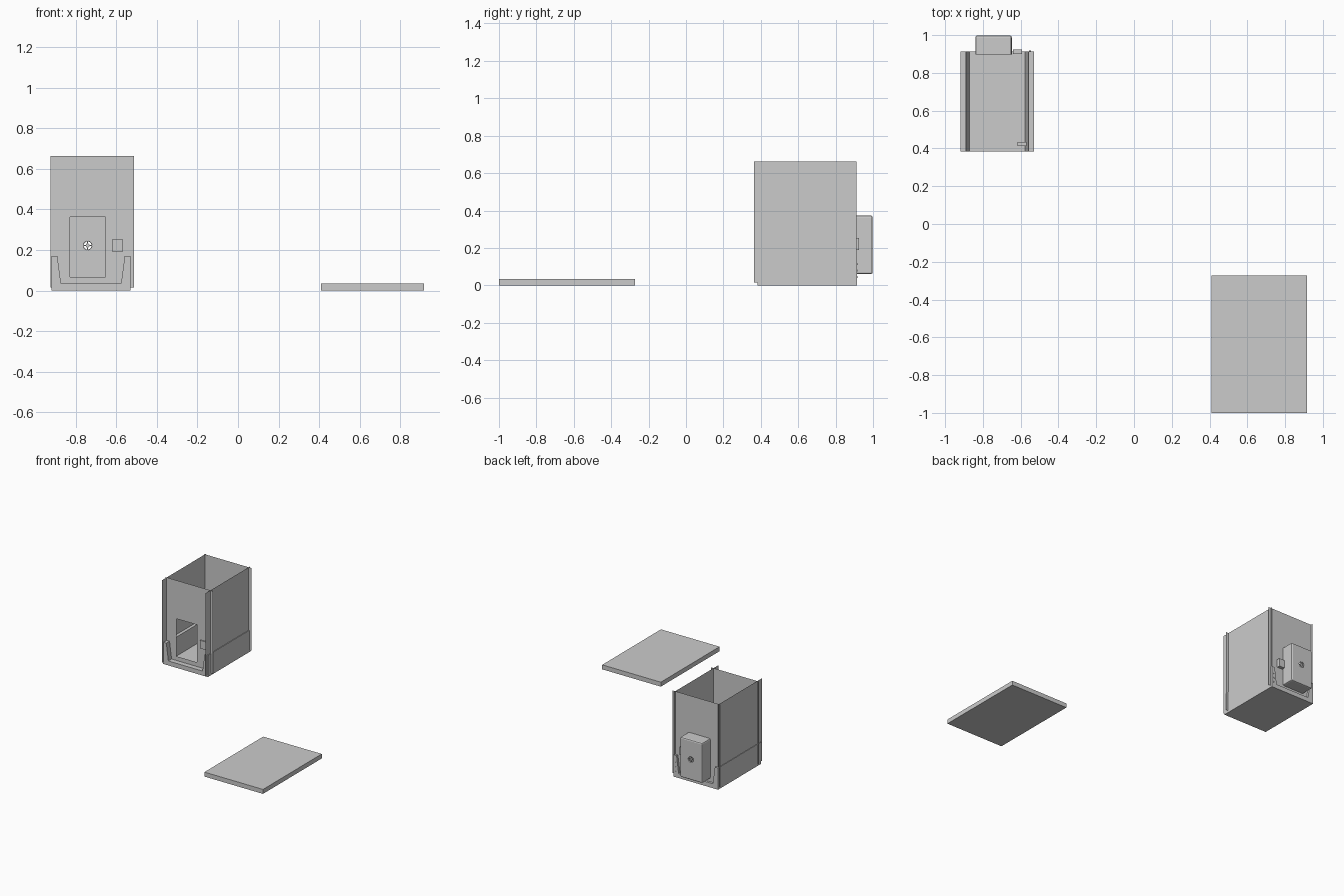
import bpy, bmesh, math

if "Cube" in bpy.data.objects:
    bpy.data.objects.remove(bpy.data.objects["Cube"])


def finish(name, bm):
    bmesh.ops.remove_doubles(bm, verts=bm.verts, dist=1e-5)
    me = bpy.data.meshes.new(name)
    bm.to_mesh(me)
    bm.free()
    ob = bpy.data.objects.new(name, me)
    bpy.context.collection.objects.link(ob)
    return ob


def box(name, x, y, z, bevel=0):
    bm = bmesh.new()
    bmesh.ops.create_cube(bm, size=1)
    for v in bm.verts:
        v.co = [a + (c + 0.5) * (b - a) for c, (a, b) in zip(v.co, (x, y, z))]
    if bevel:
        bmesh.ops.bevel(bm, geom=bm.edges[:], offset=bevel, segments=2,
                        profile=0.5, affect='EDGES')
    return finish(name, bm)


def cylinder(name, x, y0, y1, z, r, n=16):
    bpy.ops.mesh.primitive_cylinder_add(vertices=n, radius=r, depth=y1 - y0,
                                        location=(x, (y0 + y1) / 2, z),
                                        rotation=(math.pi / 2, 0, 0))
    ob = bpy.context.object
    ob.name = name
    return ob


def cut(target, cutter):
    m = target.modifiers.new("cut", 'BOOLEAN')
    m.operation, m.solver, m.object = 'DIFFERENCE', 'EXACT', cutter
    cutter.hide_render = True
    cutter.hide_set(True)


Z0, Z1 = 0.016, 0.663
HX, HZ = (-0.828, -0.653), (0.068, 0.362)


# thin cross wall with a rectangular doorway
def door_wall(name, y):
    bm = bmesh.new()
    xs = (-0.923, *HX, -0.512)
    zs = (Z0, *HZ, Z1)
    for i in range(3):
        for j in range(3):
            if (i, j) != (1, 1):
                bm.faces.new([bm.verts.new((xs[a], y, zs[b])) for a, b in
                              ((i, j), (i + 1, j), (i + 1, j + 1), (i, j + 1))])
    bmesh.ops.remove_doubles(bm, verts=bm.verts, dist=1e-5)
    bmesh.ops.dissolve_limit(bm, angle_limit=0.01, verts=bm.verts[:], edges=bm.edges[:])
    return finish(name, bm)


# thin side wall, overlapping the cross walls at the corners
def side_wall(name, x):
    bm = bmesh.new()
    bm.faces.new([bm.verts.new((x, y, z)) for y, z in
                  ((0.364, Z0), (0.911, Z0), (0.911, Z1), (0.364, Z1))])
    return finish(name, bm)


door_wall("front_wall", 0.423)
door_wall("back_wall", 0.897)
side_wall("left_wall", -0.914)
side_wall("right_wall", -0.535)

# base tray: U-shaped section with tapered side skirts
L, R = -0.918, -0.53
profile = [(L, 0), (R, 0), (R, 0.17), (R - 0.028, 0.17), (R - 0.046, 0.035),
           (L + 0.046, 0.035), (L + 0.028, 0.17), (L, 0.17)]
bm = bmesh.new()
face = bm.faces.new([bm.verts.new((x, 0.383, z)) for x, z in profile])
new = bmesh.ops.extrude_face_region(bm, geom=[face])["geom"]
for v in new:
    if isinstance(v, bmesh.types.BMVert):
        v.co.y = 0.914
bmesh.ops.recalc_face_normals(bm, faces=bm.faces)
finish("base_tray", bm)

# rear hood: hollow box open towards the inside, with a round vent
hood = box("rear_hood", (-0.84, -0.647), (0.88, 0.998), (0.06, 0.374), 0.01)
cut(hood, box("hood_hollow_cutter", HX, (0.8, 0.986), HZ))
cut(hood, box("hood_trim_cutter", (-1, -0.5), (0.7, 0.898), (-0.1, 0.6)))
VX, VZ = -0.741, 0.222
cut(hood, cylinder("vent_cutter", VX, 0.95, 1.05, VZ, 0.024))

# vent ring, hub and spokes
bpy.ops.mesh.primitive_torus_add(location=(VX, 0.992, VZ), rotation=(math.pi / 2, 0, 0),
                                 major_radius=0.024, minor_radius=0.004,
                                 major_segments=16, minor_segments=6)
bpy.context.object.name = "vent_ring"
cylinder("vent_hub", VX, 0.988, 0.995, VZ, 0.01, 12)
box("vent_spoke_flat", (VX - 0.024, VX + 0.024), (0.989, 0.993), (VZ - 0.003, VZ + 0.003))
box("vent_spoke_upright", (VX - 0.003, VX + 0.003), (0.989, 0.993), (VZ - 0.024, VZ + 0.024))

# door latches
box("front_latch", (-0.618, -0.569), (0.413, 0.433), (0.19, 0.253))
box("back_latch", (-0.64, -0.593), (0.9, 0.925), (0.19, 0.253))

# small pegs on the rear end of the right skirt
for i in range(3):
    cylinder(f"skirt_peg_{i + 1}", -0.55, 0.91, 0.918, 0.045 + 0.035 * i, 0.005, 8)

# separate lid slab
box("lid", (0.409, 0.917), (-1.0, -0.272), (0, 0.035))
